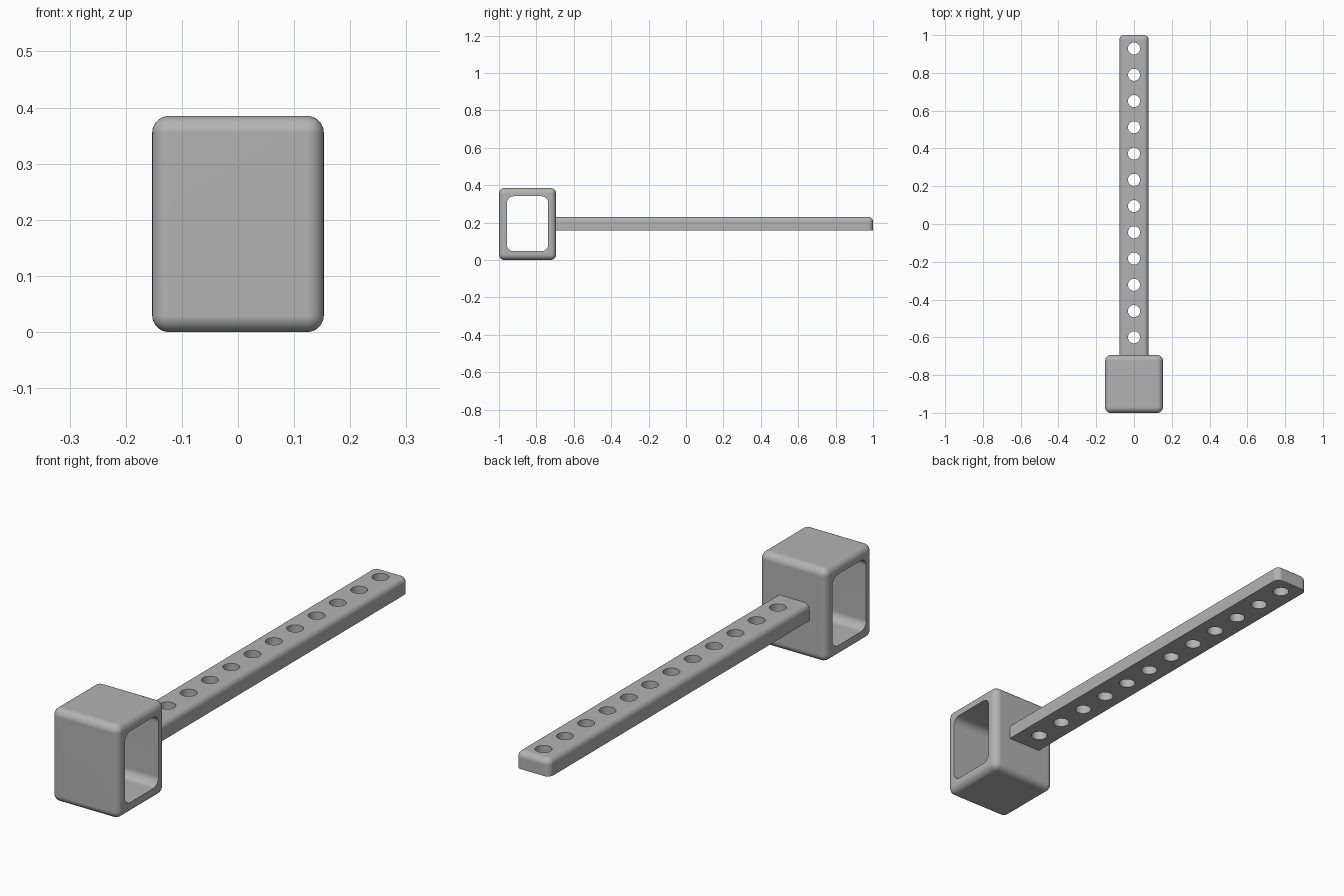
import bpy, bmesh
from mathutils import Matrix, Vector

cube = bpy.data.objects.get("Cube")
if cube:
    bpy.data.objects.remove(cube, do_unlink=True)

grey = bpy.data.materials.new("plain grey")
grey.use_nodes = True
COLOUR = (0.45, 0.45, 0.45, 1)
grey.diffuse_color = COLOUR
grey.node_tree.nodes["Principled BSDF"].inputs["Base Color"].default_value = COLOUR


def add_object(name, bm):
    mesh = bpy.data.meshes.new(name)
    bm.to_mesh(mesh)
    bm.free()
    mesh.materials.append(grey)
    obj = bpy.data.objects.new(name, mesh)
    bpy.context.collection.objects.link(obj)
    return obj


def rounded_box(name, low, high, radius, rule):
    """Box between two corners; edges that pass the rule are rounded."""
    low, high = Vector(low), Vector(high)
    bm = bmesh.new()
    bmesh.ops.create_cube(bm, size=1)
    edges = [e for e in bm.edges if rule(*(v.co for v in e.verts))]
    size = high - low
    for v in bm.verts:
        v.co = (low + high) / 2 + Vector(a * b for a, b in zip(v.co, size))
    bmesh.ops.bevel(bm, geom=edges, offset=radius, segments=8,
                    profile=0.5, affect='EDGES')
    return add_object(name, bm)


def cut(obj, cutter):
    """Subtract the cutter, then finish the shading."""
    mod = obj.modifiers.new("cut", 'BOOLEAN')
    mod.operation, mod.solver, mod.object = 'DIFFERENCE', 'EXACT', cutter
    bpy.ops.object.select_all(action='DESELECT')
    bpy.context.view_layer.objects.active = obj
    obj.select_set(True)
    bpy.ops.object.modifier_apply(modifier=mod.name)
    bpy.data.objects.remove(cutter, do_unlink=True)
    bpy.ops.object.shade_smooth_by_angle(angle=0.6)
    normals = obj.modifiers.new("flat sides", 'WEIGHTED_NORMAL')
    normals.keep_sharp = True


# Hollow square head, open from side to side
head = rounded_box("head", (-0.153, -1, 0), (0.153, -0.694, 0.385), 0.03,
                   lambda a, b: True)
window = rounded_box("window_cutter", (-0.3, -0.957, 0.047),
                     (0.3, -0.737, 0.341), 0.035,
                     lambda a, b: a.x != b.x)
cut(head, window)

# Bar: rounded along the top and at the far corners, flat underneath
bar = rounded_box("perforated_bar", (-0.077, -0.71, 0.159),
                  (0.077, 1, 0.23), 0.025,
                  lambda a, b: (a.z > 0 and b.z > 0 and (a.y > 0 or b.y > 0))
                  or (a.z != b.z and a.y > 0))

# Row of twelve round holes
bm = bmesh.new()
for i in range(12):
    bmesh.ops.create_cone(bm, cap_ends=True, segments=40, radius1=0.032,
                          radius2=0.032, depth=0.4,
                          matrix=Matrix.Translation((0, 0.929 - i * 0.139, 0.2)))
cut(bar, add_object("hole_cutter", bm))
